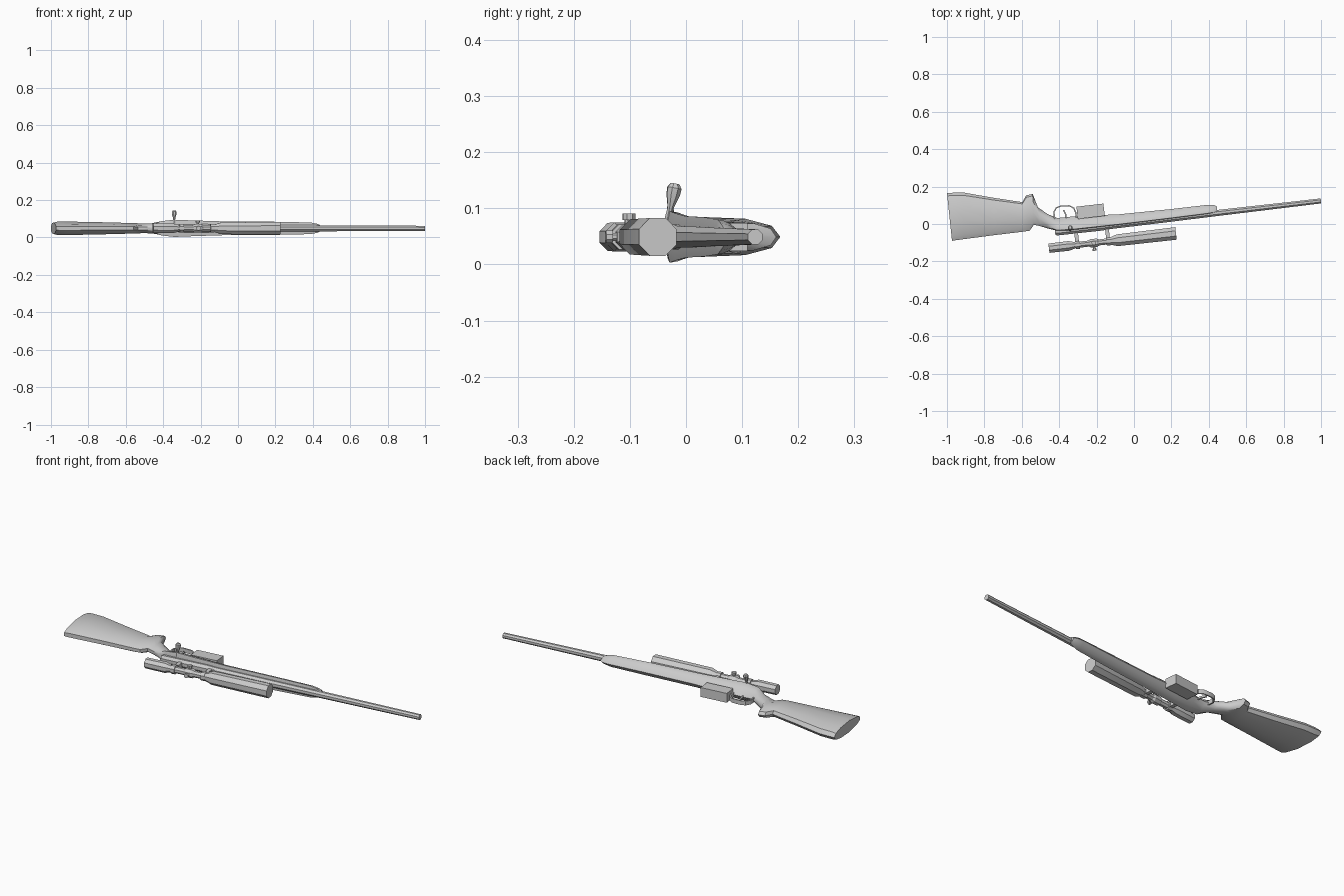
import bpy, bmesh, math
from mathutils import Vector, Matrix

if "Cube" in bpy.data.objects:
    bpy.data.objects.remove(bpy.data.objects["Cube"])

SLOPE = 0.1165                      # tilt of the barrel line in the ground plane
ANG = math.atan(SLOPE)
Z = 0.049                           # centre height of the whole piece
ALONG = Vector((math.cos(ANG), math.sin(ANG), 0))
ACROSS = Vector((-math.sin(ANG), math.cos(ANG), 0))
UP = Vector((0, 0, 1))

grey = bpy.data.materials.new("plain_grey")
grey.diffuse_color = (0.6, 0.6, 0.6, 1)
grey.use_nodes = True
grey.node_tree.nodes["Principled BSDF"].inputs["Base Color"].default_value = grey.diffuse_color


def loft(name, rings, angle=30):
    """Skin a list of equal-length rings and cap both ends."""
    bm = bmesh.new()
    vs = [[bm.verts.new(p) for p in r] for r in rings]
    n = len(vs[0])
    for a, b in zip(vs, vs[1:]):
        for i in range(n):
            j = (i + 1) % n
            bm.faces.new((a[i], a[j], b[j], b[i]))
    bm.faces.new(vs[0])
    bm.faces.new(vs[-1])
    bmesh.ops.recalc_face_normals(bm, faces=bm.faces)
    me = bpy.data.meshes.new(name)
    bm.to_mesh(me)
    bm.free()
    ob = bpy.data.objects.new(name, me)
    bpy.context.collection.objects.link(ob)
    me.materials.append(grey)
    bpy.ops.object.select_all(action='DESELECT')
    ob.select_set(True)
    bpy.context.view_layer.objects.active = ob
    bpy.ops.object.shade_smooth_by_angle(angle=math.radians(angle))
    return ob


def turned(name, origin, axis, side, profile, sides=8):
    """Round part: profile of (distance along axis, radius)."""
    axis, side = axis.normalized(), side.normalized()
    other = axis.cross(side)
    rings = []
    for d, r in profile:
        c = Vector(origin) + axis * d
        rings.append([c + r * (math.cos(t) * side + math.sin(t) * other)
                      for t in (math.tau * (i + 0.5) / sides for i in range(sides))])
    return loft(name, rings)


def box(name, centre, size):
    """Box lined up with the barrel."""
    c = Vector(centre)
    a, b, h = ALONG * size[0] / 2, ACROSS * size[1] / 2, UP * size[2] / 2
    return loft(name, [[c + s * a - b - h, c + s * a + b - h,
                        c + s * a + b + h, c + s * a - b + h] for s in (-1, 1)])


def on_line(x, y0):
    return Vector((x, y0 + SLOPE * x, Z))


# Stock: sections (x, y of lower edge, x, y of comb edge, half thickness, shape)
BUTT = [(0, 0), (.06, .55), (.25, .9), (.6, 1), (.9, .62), (1, .3)]
FORE = [(0, 0), (.2, .4), (.5, .78), (.75, .95), (.95, 1), (1, .6)]
sections = [
    (-1.0, .166, -.973, -.09, .031, BUTT),
    (-.975, .167, -.955, -.087, .036, BUTT),
    (-.91, .168, -.91, -.081, .036, BUTT),
    (-.75, .14, -.75, -.06, .033, BUTT),
    (-.597, .117, -.6, -.042, .029, BUTT),
    (-.577, .153, -.558, -.036, .028, BUTT),
    (-.542, .161, -.535, -.004, .027, BUTT),
    (-.513, .088, -.5, -.012, .026, BUTT),
    (-.46, .052, -.46, -.024, .027, BUTT),
    (-.41, .032, -.41, -.036, .038, FORE),
    (-.34, .039, -.34, -.033, .046, FORE),
    (-.24, .045, -.24, -.022, .042, FORE),
    (-.08, .052, -.08, -.004, .037, FORE),
    (.2, .08, .2, .03, .035, FORE),
    (.39, .102, .39, .054, .031, FORE),
    (.425, .102, .425, .06, .024, FORE),
    (.444, .094, .444, .067, .014, FORE),
]
rings = []
for xa, ya, xb, yb, hz, shape in sections:
    a, b = Vector((xa, ya, Z)), Vector((xb, yb, Z))
    half = [(a.lerp(b, t), s * hz) for t, s in shape]
    rings.append([p + UP * s for p, s in half] +
                 [p - UP * s for p, s in reversed(half[1:])])
loft("stock", rings, 35)

# Barrel and receiver share one line
turned("barrel", on_line(0, .007), ALONG, ACROSS,
       [(-.2, .021), (.1, .020), (.45, .0175), (1.006, .0145)])
turned("receiver", on_line(0, .007), ALONG, ACROSS,
       [(-.425, .017), (-.415, .022), (-.17, .024), (-.13, .021)])

# Bolt handle rising sideways
turned("bolt_handle", (-.342, -.034, Z), Vector((.0, .13, 1)), ALONG,
       [(0, .008), (.035, .008), (.05, .006)], 6)
turned("bolt_knob", (-.341, -.029, .094), Vector((0, .2, 1)), ALONG,
       [(0, .005), (.012, .007), (.03, .0125), (.043, .0135), (.051, .008)])

# Magazine under the receiver
box("magazine", (-.232, .068, Z), (.145, .066, .05))

# Trigger guard: flat strip swept along a path
path = [Vector((x, y, Z)) for x, y in
        [(-.425, .025), (-.428, .065), (-.415, .087), (-.39, .096),
         (-.345, .097), (-.322, .085), (-.312, .062), (-.308, .035)]]
rings = []
for i, p in enumerate(path):
    t = (path[min(i + 1, len(path) - 1)] - path[max(i - 1, 0)]).normalized()
    n = t.cross(UP) * .0035
    h = UP * .011
    rings.append([p - n - h, p + n - h, p + n + h, p - n + h])
loft("trigger_guard", rings)

# Trigger
path = [(-.362, .03), (-.366, .052), (-.376, .076)]
loft("trigger", [[Vector((x + dx, y, Z + dz)) for dx, dz in
                  ((-.004, -.005), (.004, -.005), (.004, .005), (-.004, .005))]
                 for x, y in path])

# Scope body: eyepiece, tube and long front bell
SY = -.0765
turned("scope", on_line(0, SY), ALONG, ACROSS,
       [(-.458, .027), (-.35, .028), (-.315, .0175), (-.15, .0175),
        (-.135, .019), (-.09, .034), (.226, .0365)])

# Scope rings with feet reaching the receiver
for name, x in (("rear", -.302), ("front", -.137)):
    c = on_line(x, SY)
    turned(name + "_scope_ring", c, ALONG, ACROSS, [(-.011, .024), (.011, .024)])
    box(name + "_scope_foot", c + ACROSS * .042, (.02, .075, .024))

# Adjustment turrets on the middle of the tube
hub = on_line(-.215, SY)
turned("turret_hub", hub, ALONG, ACROSS,
       [(-.028, .0175), (-.018, .024), (.018, .024), (.028, .0175)])
for name, d, s in (("top_turret", -ACROSS, ALONG), ("side_turret", UP, ALONG)):
    turned(name, hub, d, s, [(0, .008), (.03, .008), (.03, .012), (.042, .012)])
